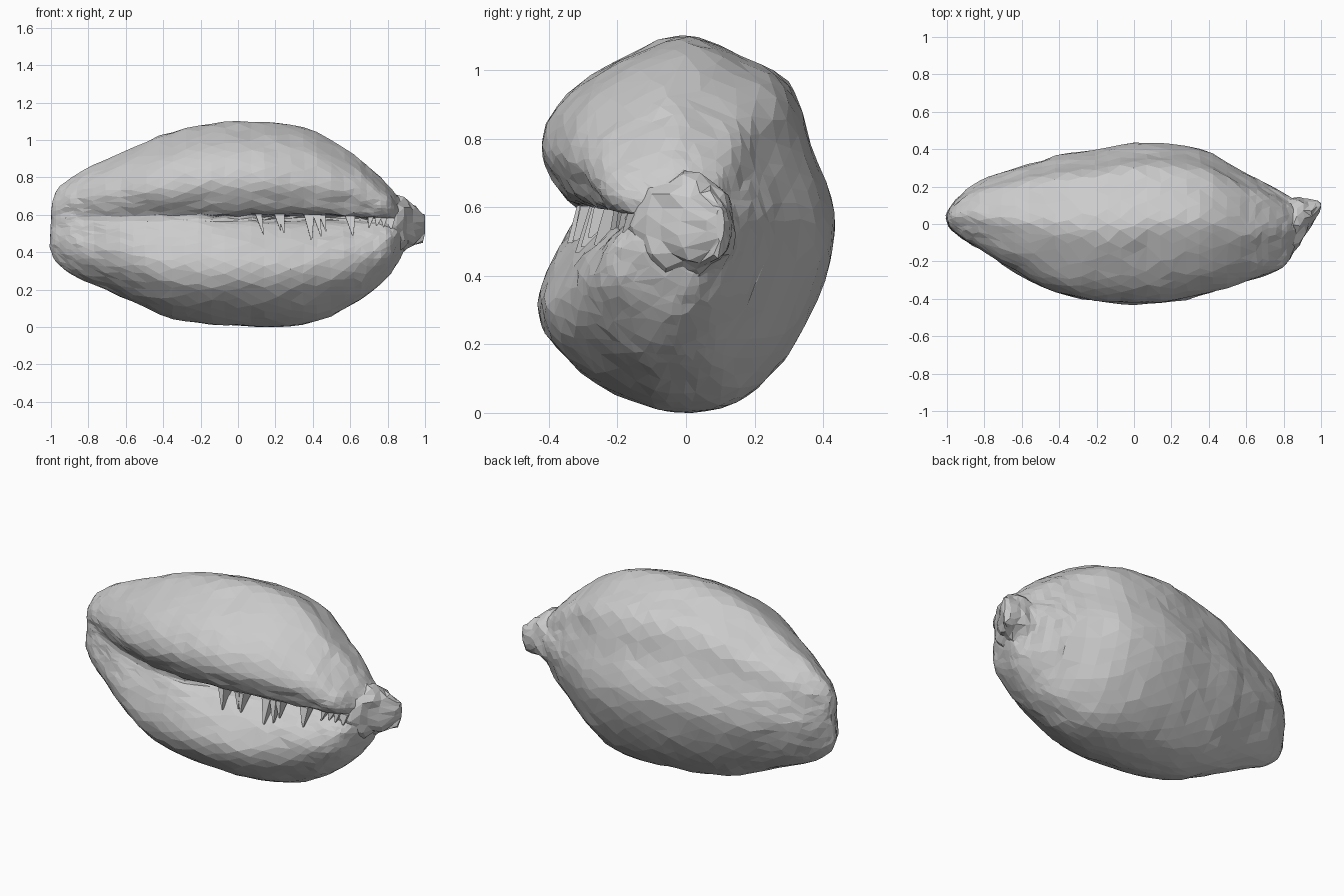
import bpy, bmesh, math, random
from mathutils import Vector, noise

if "Cube" in bpy.data.objects:
    bpy.data.objects.remove(bpy.data.objects["Cube"])

random.seed(4)

def spline(pts, t, closed=False):
    # Catmull-Rom through equally weighted points
    n = len(pts)
    i = int(math.floor(t))
    f = t - i
    pick = (lambda k: pts[k % n]) if closed else (lambda k: pts[max(0, min(n - 1, k))])
    a, b, c, d = (pick(i + k) for k in (-1, 0, 1, 2))
    return [0.5 * (2*q + (r - p)*f + (2*p - 5*q + 4*r - s)*f*f + (3*q - p - 3*r + s)*f**3)
            for p, q, r, s in zip(a, b, c, d)]

def make_object(name, rings):
    bm = bmesh.new()
    loops = [[bm.verts.new(p) for p in ring] for ring in rings]
    n = len(loops[0])
    for a, b in zip(loops, loops[1:]):
        for i in range(n):
            j = (i + 1) % n
            bm.faces.new((a[i], a[j], b[j], b[i]))
    bm.faces.new(loops[0])
    bm.faces.new(loops[-1])
    bmesh.ops.triangulate(bm, faces=bm.faces[:])
    bmesh.ops.recalc_face_normals(bm, faces=bm.faces[:])
    me = bpy.data.meshes.new(name)
    bm.to_mesh(me)
    bm.free()
    ob = bpy.data.objects.new(name, me)
    bpy.context.collection.objects.link(ob)
    return ob

# Outline stations along the length: x, z low, z high, y front, y back
stations = [
    (-1.0, .42, .62, .01, .06), (-.975, .36, .72, -.03, .10), (-.9, .29, .79, -.09, .18),
    (-.8, .24, .855, -.15, .24), (-.6, .155, .94, -.28, .31), (-.4, .06, 1.03, -.37, .365),
    (-.2, .02, 1.08, -.415, .40), (0, .008, 1.10, -.43, .43), (.2, .0, 1.09, -.415, .43),
    (.4, .02, 1.05, -.37, .385), (.6, .11, .94, -.31, .27), (.7, .18, .86, -.275, .22),
    (.8, .27, .76, -.23, .165), (.85, .35, .70, -.16, .14), (.89, .43, .66, -.04, .12)]

# Widest cross-section (y, z); the slit lies at the front
section = [
    (0, 1.10), (.16, 1.04), (.30, .96), (.36, .78), (.41, .64), (.43, .52), (.39, .36),
    (.30, .18), (.19, .06), (.08, .01), (-.02, 0), (-.13, .02), (-.27, .09), (-.39, .20),
    (-.43, .32), (-.40, .43), (-.36, .51), (-.335, .555), (-.15, .57), (-.15, .60),
    (-.33, .61), (-.39, .68), (-.425, .77), (-.39, .88), (-.30, .97), (-.16, 1.05)]
SLIT = .57
CELLS = 54

def place(st, y, z):
    x, lo, hi, fr, bk = st
    yc = fr + (bk - fr) * .5
    half = (bk - fr) * .5
    zz = SLIT + (z - SLIT) * ((hi - SLIT) / .53 if z > SLIT else (SLIT - lo) / .57)
    return Vector((x, yc + y / .43 * half, zz))

def slit_section(x):
    # A shallow groove on the left that opens and deepens to the right
    s = max(0, min(1, (x + .2) / .6))
    d = max(0.3, min(1, (x + 1.0) / .4))
    pts = list(section)
    for k, opening in ((15, .02), (16, .06), (17, .10), (20, 0)):
        y, z = pts[k]
        pts[k] = (-.41 + (y + opening * s + .41) * d, z)
    for k in (18, 19):
        pts[k] = (-.41 + (.085 + .17 * s) * d, pts[k][1])
    return pts

# Shell body
rings = []
steps = 40
for i in range(steps + 1):
    st = spline(stations, i * (len(stations) - 1) / steps)
    sec = slit_section(st[0])
    ring = []
    for k in range(CELLS):
        t = (k + .5 * (i % 2) + random.uniform(-.2, .2)) * len(sec) / CELLS
        y, z = spline(sec, t, True)
        p = place(st, y, z)
        p += noise.noise_vector(p * 7) * .008 + noise.noise_vector(p * 23) * .007
        p.z = max(p.z, 0)
        ring.append(p)
    rings.append(ring)
body = make_object("shell_body", rings)
dec = body.modifiers.new("facets", 'DECIMATE')
dec.ratio = .75

# Spire at the right end: x, y centre, z centre, y radius, z radius
spire = [(.70, .0, .53, .15, .19), (.78, -.01, .53, .165, .19), (.84, -.005, .54, .15, .17),
         (.88, .015, .55, .13, .15), (.91, .03, .55, .11, .125), (.94, .055, .54, .08, .11),
         (.98, .093, .53, .035, .08), (1.0, .10, .55, .012, .05)]
rings = []
for i, (x, yc, zc, ry, rz) in enumerate(spire):
    ring = []
    for k in range(16):
        a = math.tau * (k + .5 * (i % 2)) / 16
        j = random.uniform(.92, 1.06)
        wobble = random.uniform(-.012, .012) if i < len(spire) - 1 else 0
        ring.append(Vector((x + wobble, yc + ry * j * math.cos(a), zc + rz * j * math.sin(a))))
    rings.append(ring)
make_object("spire", rings)

# Jagged webs reaching from the upper lip down onto the lower lip
def station_at(x):
    for a, b in zip(stations, stations[1:]):
        if a[0] <= x <= b[0]:
            f = (x - a[0]) / (b[0] - a[0])
            return [p + (q - p) * f for p, q in zip(a, b)]

for n, x in enumerate((.11, .21, .23, .38, .42, .45, .60, .71, .75, .78, .81)):
    st = station_at(x)
    side = Vector((random.uniform(.012, .03), 0, 0))
    z_tip = random.uniform(.46, .53)
    lip, root = place(st, -.325, .605), place(st, -.22, .60)
    tip = place(st, -.375 + (z_tip - .46) * .6, z_tip)
    tip.x += random.uniform(-.01, .03)
    base = [lip - side, lip + side, root + side, root - side]
    make_object(f"tooth_{n + 1}", [base, [tip + (p - lip) * .12 for p in base]])
